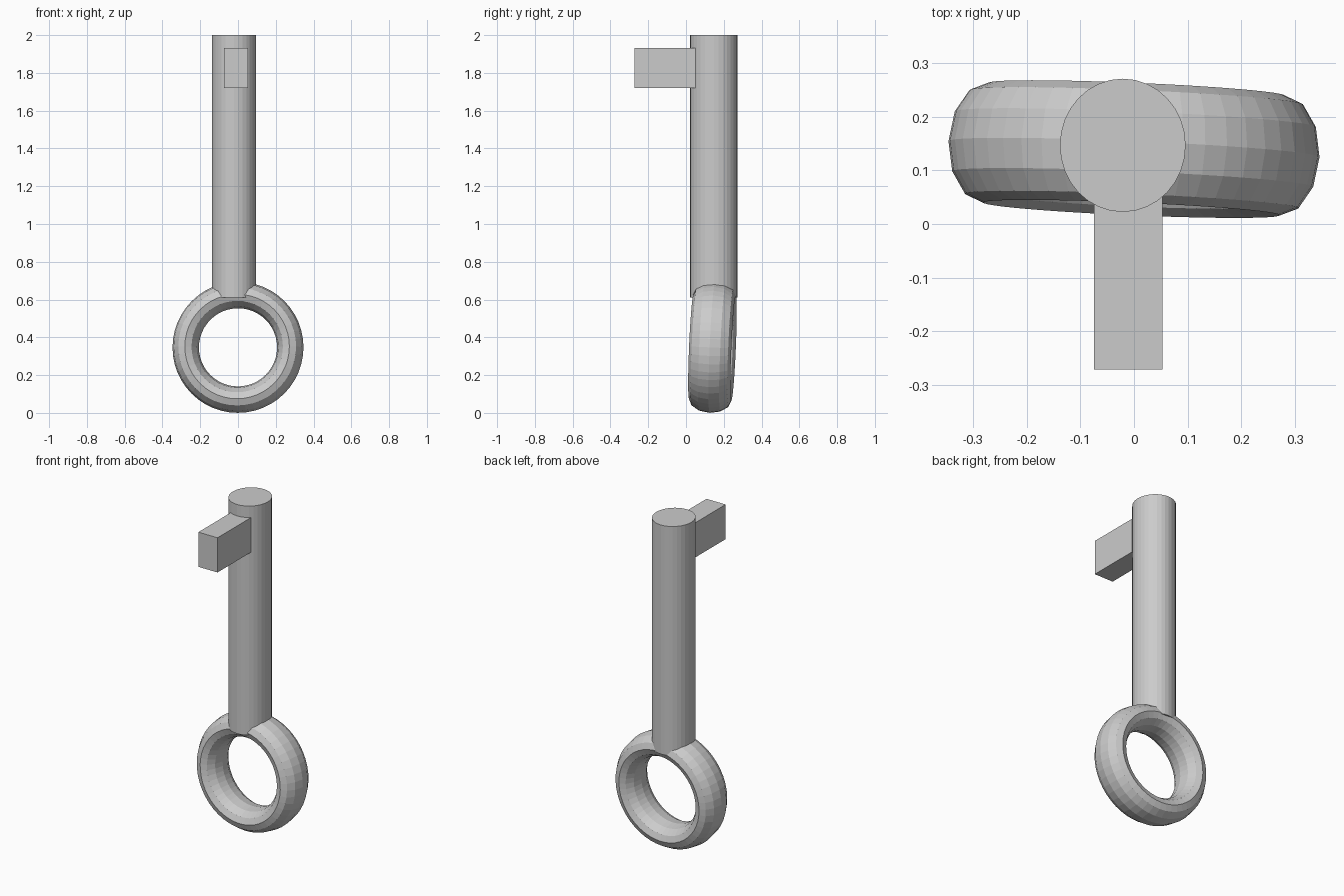
import bpy
from mathutils import Matrix

if "Cube" in bpy.data.objects:
    bpy.data.objects.remove(bpy.data.objects["Cube"])

# Round shaft (very slightly oval)
bpy.ops.mesh.primitive_cylinder_add(vertices=32, radius=1, depth=1.388,
                                    location=(-0.021, 0.147, 1.306))
shaft = bpy.context.object
shaft.name = "key_shaft"
shaft.scale = (0.1175, 0.1245, 1)

# Rectangular bit pointing forward
bpy.ops.mesh.primitive_cube_add(size=1, location=(-0.011, -0.111, 1.826))
bit = bpy.context.object
bit.name = "key_bit"
bit.scale = (0.128, 0.322, 0.21)

# Ring handle: torus with its section stretched along the axis, leaning slightly
bpy.ops.mesh.primitive_torus_add(major_segments=48, minor_segments=12,
                                 major_radius=0.277, minor_radius=0.07)
ring = bpy.context.object
ring.name = "key_ring"
lean = Matrix.Rotation(-0.043, 4, 'Z') @ Matrix.Rotation(-0.043, 4, 'X')
upright = Matrix.Rotation(1.570796, 4, 'X')
stretch = Matrix.Diagonal((1, 1, 1.6, 1))
ring.data.transform(lean @ upright @ stretch)
ring.location = (0, 0.14, 0.347)
